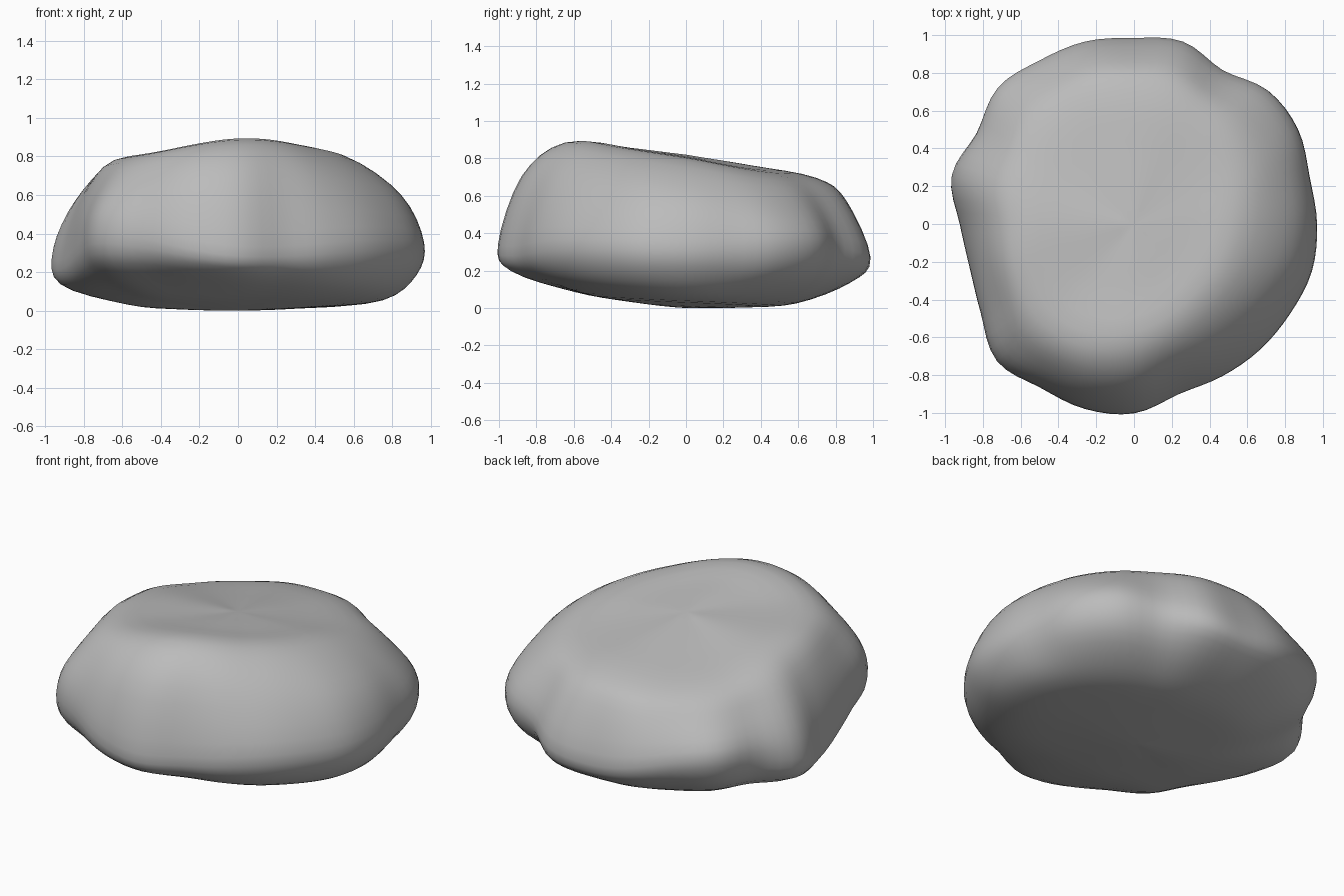
import bpy
import bmesh
import math

old = bpy.data.objects.get("Cube")
if old:
    bpy.data.objects.remove(old, do_unlink=True)

COLUMNS = 96
STEPS = 4

# Plan outline: radius every fifteen degrees, anticlockwise from +x
OUTLINE = [.965, .96, 1, 1, .94, 1, .985, 1, 1, 1.02, .96, .99,
           .91, .89, .93, 1.02, .995, 1.01, 1, .93, .93, .94, .95, .97]

# Side profiles every 45 degrees, each point is (share of outline, height):
# shoulder, upper wall, widest edge, lower edge, underside
PROFILES = [
    [(.60, .79), (.88, .60), (1, .36), (.96, .19), (.78, .06)],  # left
    [(.69, .71), (.88, .56), (1, .37), (.93, .18), (.67, .04)],  # back left
    [(.71, .70), (.87, .58), (1, .27), (.89, .14), (.60, .03)],  # back
    [(.72, .68), (.88, .56), (1, .39), (.92, .18), (.65, .04)],  # back right
    [(.70, .77), (.89, .59), (1, .32), (.97, .14), (.60, .04)],  # right
    [(.73, .81), (.91, .65), (1, .46), (.96, .25), (.67, .09)],  # front right
    [(.66, .89), (.88, .71), (1, .34), (.93, .20), (.60, .09)],  # front
    [(.58, .85), (.83, .68), (1, .37), (.93, .18), (.71, .08)],  # front left
]
# How strongly each profile point follows the lumps of the outline
FOLLOW = [.2, .7, 1, 1, .5]
TOP, BOTTOM = .825, .005


def spline(a, b, c, d, t):
    """Smooth curve from b to c."""
    return b + .5 * t * (c - a + t * (2*a - 5*b + 4*c - d + t * (3*(b - c) + d - a)))


def around(values, turn):
    """Smooth closed interpolation, turn runs from 0 to 1."""
    n = len(values)
    i, t = divmod(turn * n, 1)
    return spline(*(values[(int(i) + k) % n] for k in (-1, 0, 1, 2)), t)


def meridian(turn):
    """Radius and height pairs running from the top to the underside."""
    lumpy = around(OUTLINE, turn)
    even = sum(around(OUTLINE, turn + k / len(OUTLINE)) for k in range(-2, 3)) / 5
    pts = []
    for row, follow in enumerate(FOLLOW):
        share, z = (around([p[row][axis] for p in PROFILES], turn) for axis in (0, 1))
        pts.append((share * (even + follow * (lumpy - even)), z))
    first, last = pts[0], pts[-1]
    pts = [(-first[0] / 2, 2 * TOP - (TOP + first[1]) / 2), (0, TOP),
           (first[0] / 2, (TOP + first[1]) / 2 + .005)] + pts
    pts += [(last[0] / 2, (BOTTOM + last[1]) / 2 - .01), (0, BOTTOM),
            (-last[0] / 2, BOTTOM)]
    path = []
    for i in range(1, len(pts) - 2):
        for s in range(STEPS):
            path.append([spline(*(pts[i + k][a] for k in (-1, 0, 1, 2)), s / STEPS)
                         for a in (0, 1)])
    return path[1:]


# Stone body: meridian columns joined into a closed shell
bm = bmesh.new()
columns = []
for c in range(COLUMNS):
    angle = math.tau * c / COLUMNS
    columns.append([bm.verts.new((r * math.cos(angle), r * math.sin(angle), z))
                    for r, z in meridian(c / COLUMNS)])
top = bm.verts.new((0, 0, TOP))
base = bm.verts.new((0, 0, BOTTOM))
for c, here in enumerate(columns):
    there = columns[(c + 1) % COLUMNS]
    bm.faces.new((top, here[0], there[0]))
    bm.faces.new((base, there[-1], here[-1]))
    for i in range(len(here) - 1):
        bm.faces.new((here[i], here[i + 1], there[i + 1], there[i]))
bmesh.ops.recalc_face_normals(bm, faces=bm.faces)
low = min(v.co.z for v in bm.verts)
bmesh.ops.translate(bm, verts=bm.verts, vec=(0, 0, -low))

mesh = bpy.data.meshes.new("boulder")
bm.to_mesh(mesh)
bm.free()
boulder = bpy.data.objects.new("boulder", mesh)
bpy.context.collection.objects.link(boulder)

# Plain grey stone
stone = bpy.data.materials.new("grey stone")
stone.use_nodes = True
colour = (.5, .5, .5, 1)
stone.diffuse_color = colour
stone.node_tree.nodes["Principled BSDF"].inputs["Base Color"].default_value = colour
mesh.materials.append(stone)

bpy.context.view_layer.objects.active = boulder
boulder.select_set(True)
bpy.ops.object.shade_smooth_by_angle(angle=math.radians(60))
